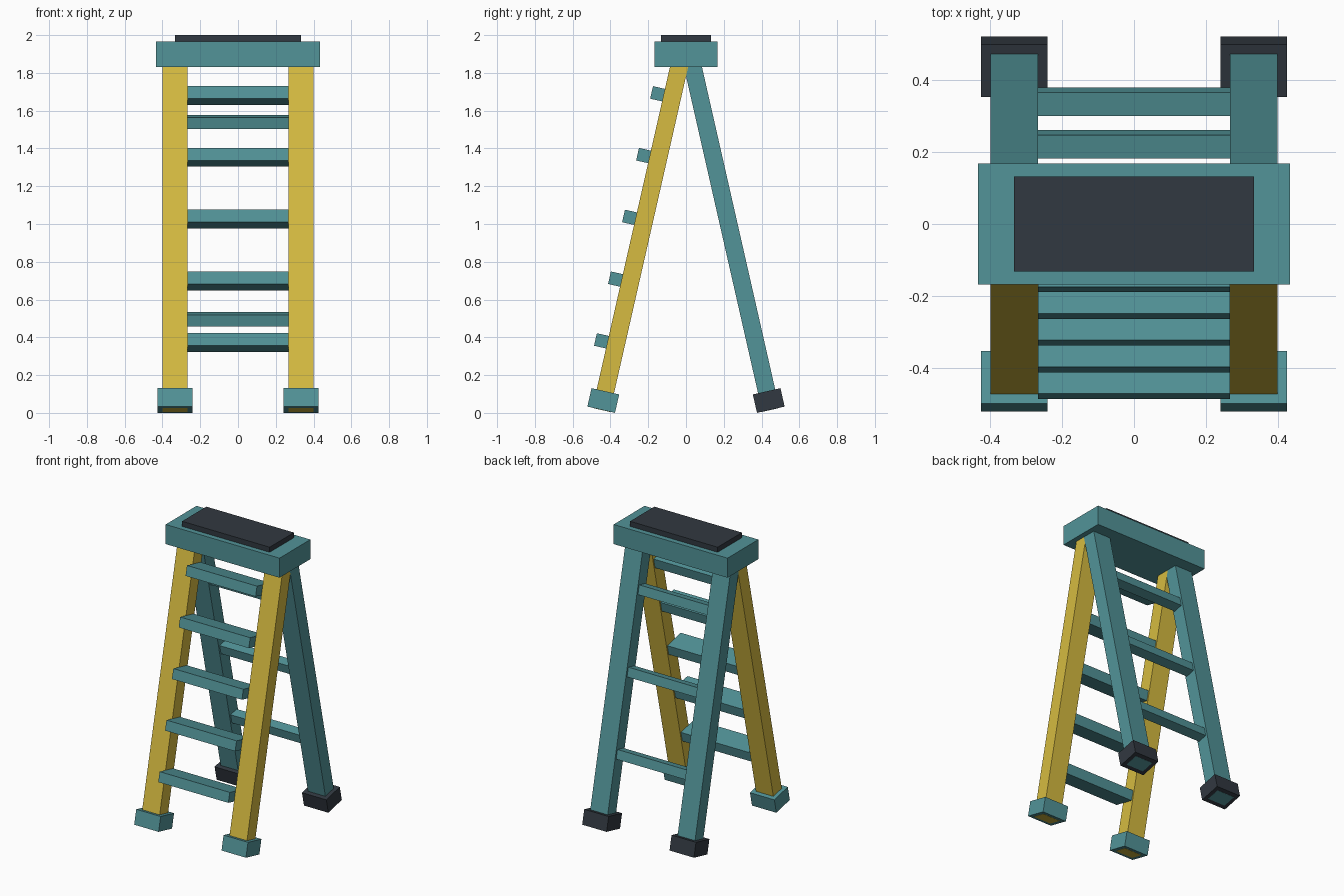
import bpy
from math import radians, sin, cos, tan
from mathutils import Matrix, Vector

default = bpy.data.objects.get("Cube")
if default:
    bpy.data.objects.remove(default, do_unlink=True)


def material(name, rgb):
    mat = bpy.data.materials.new(name)
    mat.use_nodes = True
    mat.diffuse_color = (*rgb, 1)
    mat.node_tree.nodes["Principled BSDF"].inputs["Base Color"].default_value = (*rgb, 1)
    return mat


TEAL = material("teal", (0.084, 0.293, 0.314))
YELLOW = material("yellow", (0.67, 0.497, 0.052))
DARK = material("dark rubber", (0.031, 0.040, 0.052))

LEAN = radians(12.8)
LEG_X = 0.333
FOOT_Y, FOOT_Z = 0.438, 0.0655


def box(name, size, centre, mat, lean=0):
    """Box with its size applied to the mesh, leaning about the x axis."""
    bpy.ops.mesh.primitive_cube_add(size=1, location=centre, rotation=(lean, 0, 0))
    obj = bpy.context.object
    obj.name = obj.data.name = name
    obj.data.transform(Matrix.Diagonal((*size, 1)))
    obj.data.materials.append(mat)
    return obj


# Top platform with a dark tread pad
box("top_platform", (0.868, 0.336, 0.135), (0, 0, 1.8975), TEAL)
box("tread_pad", (0.668, 0.264, 0.035), (0, 0, 1.9825), DARK)

# Legs and feet: the front pair leans back, the rear pair leans forward
LEG_LENGTH = 1.88
for end, side_y, leg_mat, foot_mat, depth in (
        ("front", -1, YELLOW, TEAL, 0.094), ("rear", 1, TEAL, DARK, 0.093)):
    axis = Vector((0, -side_y * sin(LEAN), cos(LEAN)))
    for side, side_x in (("left", 1), ("right", -1)):
        foot = Vector((side_x * LEG_X, side_y * FOOT_Y, FOOT_Z))
        box(f"{end}_foot_{side}", (0.186, 0.15, 0.1), foot, foot_mat, side_y * LEAN)
        # The leg shows through the sole of the foot
        middle = foot + axis * (LEG_LENGTH / 2 - 0.051)
        box(f"{end}_leg_{side}", (0.133, depth, LEG_LENGTH), middle, leg_mat, side_y * LEAN)

# Deep front steps, standing proud of the front legs
for i in range(5):
    drop = 0.327 * i
    box(f"front_step_{i + 1}", (0.534, 0.15, 0.068),
        (0, -0.109 - drop * tan(LEAN), 1.68 - drop), TEAL, -LEAN)

# Slim rear braces, set within the rear legs
for i in range(3):
    rise = 0.522 * i
    box(f"rear_brace_{i + 1}", (0.534, 0.067, 0.063),
        (0, 0.34 - rise * tan(LEAN), 0.496 + rise), TEAL, LEAN)
